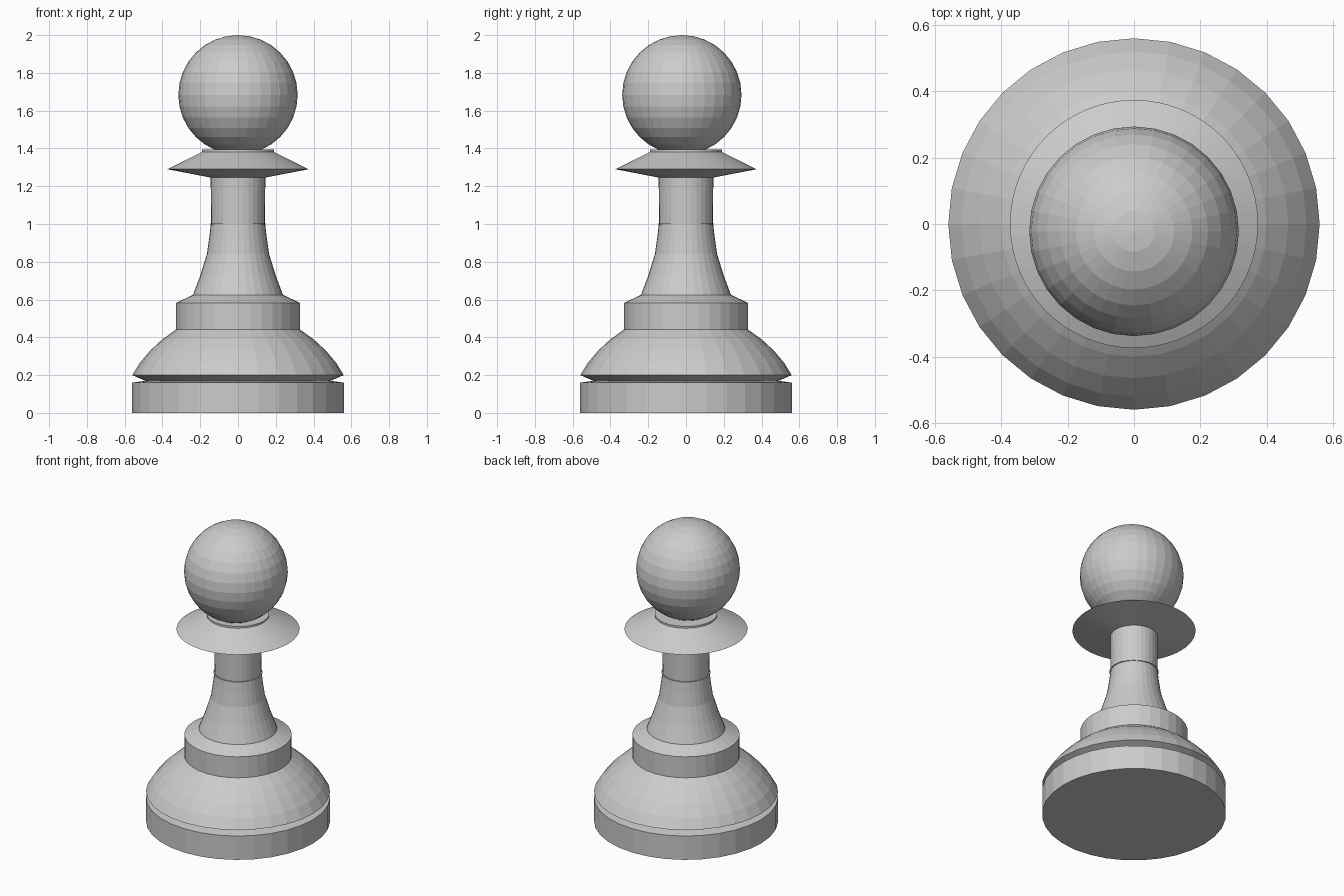
import bpy, bmesh, math

if "Cube" in bpy.data.objects:
    bpy.data.objects.remove(bpy.data.objects["Cube"])


def lathe(name, profile, sides=32):
    """Closed solid of revolution from (radius, z) points, bottom to top."""
    bm = bmesh.new()
    rings = []
    for r, z in profile:
        rings.append([bm.verts.new((r * math.cos(2 * math.pi * i / sides),
                                    r * math.sin(2 * math.pi * i / sides), z))
                      for i in range(sides)])
    for a, b in zip(rings, rings[1:]):
        for i in range(sides):
            j = (i + 1) % sides
            bm.faces.new((a[i], a[j], b[j], b[i]))
    bm.faces.new(rings[0][::-1])
    bm.faces.new(rings[-1])
    mesh = bpy.data.meshes.new(name)
    bm.to_mesh(mesh)
    bm.free()
    obj = bpy.data.objects.new(name, mesh)
    bpy.context.collection.objects.link(obj)
    return obj


# Foot: plain disc
lathe("foot", [(0.56, 0), (0.56, 0.16), (0.49, 0.17)])

# Dome with an undercut lower rim
lathe("dome", [(0.49, 0.17), (0.56, 0.20), (0.52, 0.265), (0.465, 0.33),
               (0.40, 0.39), (0.327, 0.442)])

# Band with a sloped shoulder
lathe("band", [(0.327, 0.44), (0.327, 0.583), (0.24, 0.624)])

# Flared lower stem ending in a thin ledge
lathe("lower_stem", [(0.24, 0.62), (0.20, 0.727), (0.165, 0.84),
                     (0.152, 0.93), (0.144, 0.998)])
lathe("stem_ledge", [(0.149, 0.997), (0.149, 1.002)])

# Straight upper stem
lathe("upper_stem", [(0.142, 1.0), (0.145, 1.25)])

# Collar: sharp-edged disc with a small raised lip
lathe("collar", [(0.14, 1.245), (0.374, 1.29), (0.19, 1.382),
                 (0.19, 1.394)], 64)

# Round head, set slightly forward
bpy.ops.mesh.primitive_uv_sphere_add(segments=32, ring_count=16, radius=0.316,
                                     location=(0, -0.022, 1.684))
bpy.context.object.name = "head"
